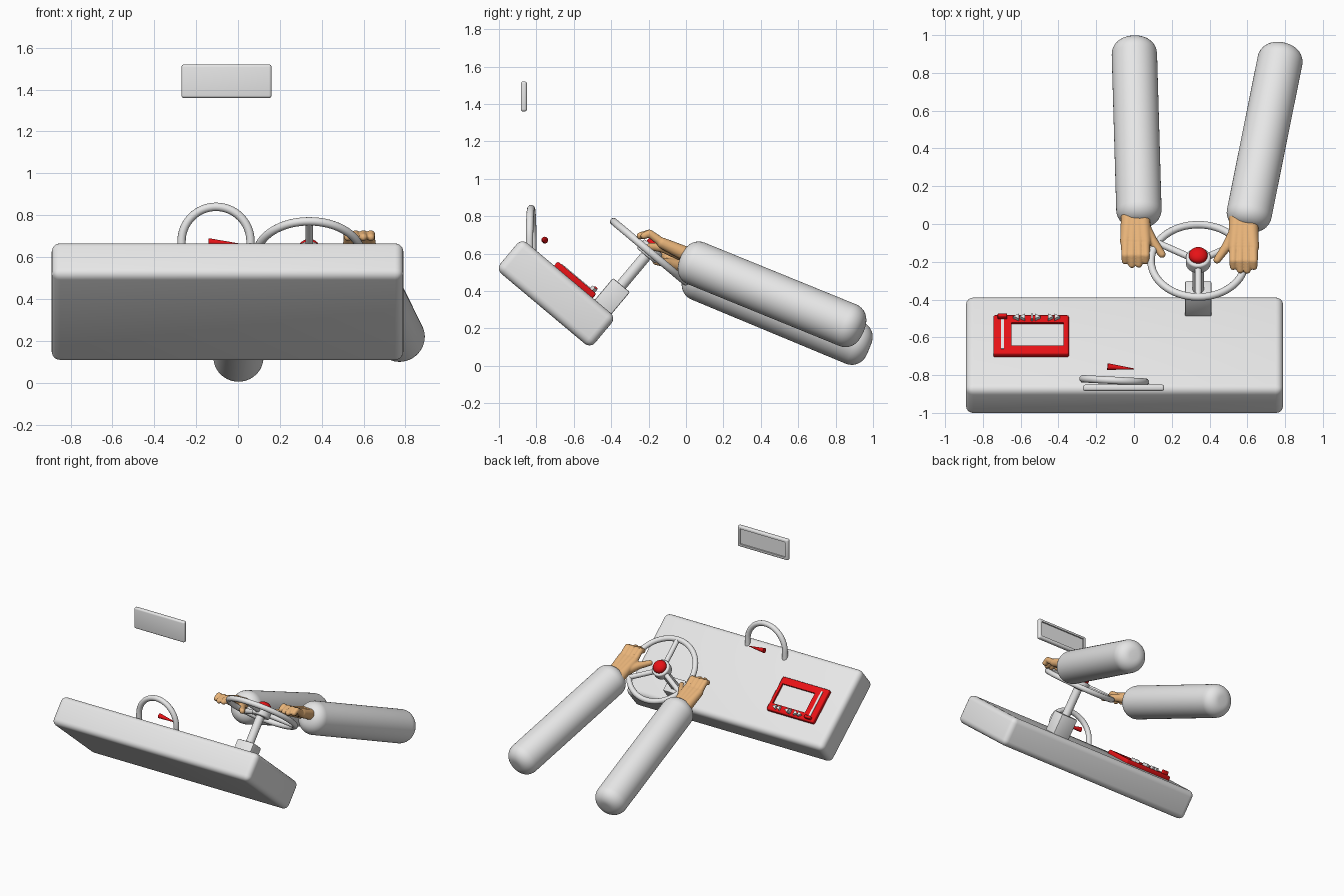
import bpy, bmesh, math
from mathutils import Matrix, Vector

if "Cube" in bpy.data.objects:
    bpy.data.objects.remove(bpy.data.objects["Cube"])


def material(name, rgb):
    m = bpy.data.materials.new(name)
    m.use_nodes = True
    m.diffuse_color = (*rgb, 1)
    m.node_tree.nodes["Principled BSDF"].inputs["Base Color"].default_value = (*rgb, 1)
    return m


GREY = material("light grey", (0.8, 0.8, 0.8))
RED = material("bright red", (0.8, 0.006, 0.008))
SKIN = material("skin", (0.8, 0.45, 0.19))


def finish(name, bm, mats, matrix=Matrix()):
    bmesh.ops.recalc_face_normals(bm, faces=bm.faces)
    mesh = bpy.data.meshes.new(name)
    bm.to_mesh(mesh)
    bm.free()
    obj = bpy.data.objects.new(name, mesh)
    bpy.context.collection.objects.link(obj)
    obj.matrix_world = matrix
    for m in mats:
        mesh.materials.append(m)
    bpy.ops.object.select_all(action="DESELECT")
    obj.select_set(True)
    bpy.context.view_layer.objects.active = obj
    bpy.ops.object.shade_smooth_by_angle(angle=math.radians(40))
    return obj


def round_edges(bm, width, segments):
    edges = [e for e in bm.edges if e.calc_face_angle(0) > 1.0]
    bmesh.ops.bevel(bm, geom=edges, offset=width, segments=segments,
                    profile=0.5, affect="EDGES", clamp_overlap=True)


def box_mesh(size, center, width=0.0, segments=3):
    bm = bmesh.new()
    bmesh.ops.create_cube(bm, size=1, matrix=Matrix.Translation(center) @ Matrix.Diagonal((*size, 1)))
    if width:
        round_edges(bm, width, segments)
    return bm


def recess(bm, direction, center, half, depth):
    """Sink a rectangle into the main face looking along direction."""
    d = Vector(direction)
    bm.normal_update()
    face = max(bm.faces, key=lambda f: f.normal.dot(d) * f.calc_area())
    mid = face.calc_center_median()
    bmesh.ops.inset_individual(bm, faces=[face], thickness=0.005)
    for v in face.verts:
        for i in range(3):
            if abs(d[i]) < 0.5:
                v.co[i] = center[i] + math.copysign(half[i], v.co[i] - mid[i])
    low = bmesh.ops.extrude_discrete_faces(bm, faces=[face])["faces"][0]
    bmesh.ops.translate(bm, verts=low.verts, vec=-d * depth)
    low.material_index = 1


def rod(bm, a, b, r1, r2, segments=32):
    a, b = Vector(a), Vector(b)
    m = Matrix.Translation((a + b) / 2) @ (b - a).to_track_quat("Z", "Y").to_matrix().to_4x4()
    bmesh.ops.create_cone(bm, cap_ends=True, segments=segments, radius1=r1, radius2=r2,
                          depth=(b - a).length, matrix=m)


def rod_part(name, a, b, r1, r2, mat, matrix=Matrix(), width=0.0, segments=32):
    bm = bmesh.new()
    rod(bm, a, b, r1, r2, segments)
    if width:
        round_edges(bm, width, 8)
    return finish(name, bm, [mat], matrix)


def tube(name, points, radius, matrix, closed=False):
    """Round tube swept along a flat path."""
    cu = bpy.data.curves.new(name, "CURVE")
    cu.dimensions = "3D"
    cu.bevel_depth, cu.bevel_resolution = radius, 5
    cu.use_fill_caps = True
    sp = cu.splines.new("POLY")
    sp.points.add(len(points) - 1)
    for p, co in zip(sp.points, points):
        p.co = (*co, 1)
    sp.use_cyclic_u = closed
    sp.use_smooth = True
    cu.materials.append(GREY)
    obj = bpy.data.objects.new(name, cu)
    bpy.context.collection.objects.link(obj)
    obj.matrix_world = matrix


TILT = Matrix.Rotation(math.radians(-40), 4, "X")
DASH = Matrix.Translation((-0.05, -0.695, 0.387)) @ TILT
WHEEL = Matrix.Translation((0.34, -0.195, 0.61)) @ TILT

# Dashboard slab
finish("dashboard", box_mesh((1.68, 0.66, 0.215), (0, 0, 0), 0.04, 5), [GREY], DASH)

# Steering column, wheel, spokes, hub and horn
finish("column_base", box_mesh((0.14, 0.118, 0.19), (0, 0, -0.328), 0.008, 2), [GREY], WHEEL)
rod_part("column_shaft", (0, 0, -0.25), (0, 0, 0), 0.03, 0.03, GREY, WHEEL)
ring = [2 * math.pi * i / 64 for i in range(64)]
tube("steering_wheel", [(0.25 * math.cos(a), 0.25 * math.sin(a), 0) for a in ring], 0.02, WHEEL, True)
for i, angle in enumerate((30, 150, 270)):
    a = math.radians(angle)
    rod_part(f"wheel_spoke_{i + 1}", (0, 0, 0),
             (0.25 * math.cos(a), 0.25 * math.sin(a), 0), 0.018, 0.018, GREY, WHEEL)
rod_part("wheel_hub", (0, 0, -0.03), (0, 0, 0.035), 0.066, 0.066, GREY, WHEEL, 0.012)
bm = bmesh.new()
bmesh.ops.create_uvsphere(bm, u_segments=32, v_segments=16, radius=0.05,
                          matrix=Matrix.Translation((0, 0, 0.045)) @ Matrix.Diagonal((1, 1, 0.7, 1)))
finish("horn_button", bm, [RED], WHEEL)

# Gauge arch and needle
arc = [math.pi * i / 32 for i in range(33)]
arch = [(0.165 * math.cos(a), 0, 0.165 * math.sin(a)) for a in arc]
arch = [(0.165, 0, -0.07)] + arch + [(-0.165, 0, -0.07)]
tube("gauge_arch", arch, 0.02,
     Matrix.Translation((-0.105, -0.828, 0.675)) @ Matrix.Rotation(math.radians(-3), 4, "Z"))
rod_part("gauge_needle", (-0.14, -0.755, 0.672), (0, -0.767, 0.664), 0.018, 0.002, RED)

# Rear view mirror with a sunken pane
bm = box_mesh((0.43, 0.033, 0.16), (0, 0, 0), 0.012, 4)
recess(bm, (0, 1, 0), (0, 0, 0), (0.192, 0, 0.058), 0.01)
finish("rear_mirror", bm, [GREY, GREY], Matrix.Translation((-0.055, -0.867, 1.44)))

# Radio panel with a sunken screen
RADIO = DASH @ Matrix.Translation((-0.495, 0.032, 0.1075))
TOP = 0.03
bm = box_mesh((0.4, 0.27, 0.04), (0, 0, 0.01), 0.01, 3)
recess(bm, (0, 0, 1), (0.035, 0, 0), (0.138, 0.08, 0), 0.015)
finish("radio_panel", bm, [RED, GREY], RADIO)
finish("radio_slider_slot", box_mesh((0.016, 0.21, 0.008), (-0.152, 0, TOP)), [GREY], RADIO)
finish("radio_slider_knob", box_mesh((0.05, 0.022, 0.03), (-0.152, 0.112, TOP + 0.012), 0.006), [RED], RADIO)
for i, (x, side) in enumerate([(-0.075, 1), (-0.042, 1), (0.03, -1), (0.1, -1), (0.133, -1)]):
    bm = bmesh.new()
    bmesh.ops.create_cone(bm, cap_ends=True, segments=3, radius1=0.02, radius2=0.02, depth=0.024,
                          matrix=Matrix.Translation((x, 0.107, TOP + 0.008))
                          @ Matrix.Rotation(side * math.pi / 2, 4, "Z"))
    finish(f"radio_button_{i + 1}", bm, [GREY], RADIO)
finish("radio_pause_bar", box_mesh((0.01, 0.034, 0.024), (0.006, 0.107, TOP + 0.008)), [GREY], RADIO)

# Sleeves: cylinders with well rounded ends
END = 0.085


def sleeve(name, near, far):
    near, far = Vector(near), Vector(far)
    along = (far - near).normalized() * END
    rod_part(name, near - along, far + along, 0.12, 0.12, GREY, width=END, segments=48)


sleeve("left_sleeve", (0.61, 0.055, 0.547), (0.773, 0.865, 0.217))
sleeve("right_sleeve", (0.026, 0.075, 0.465), (0.002, 0.9, 0.122))


# Hands: overlapping limbs fused into one smooth skin
def limb(bm, points, radii):
    for p, r in zip(points, radii):
        bmesh.ops.create_icosphere(bm, subdivisions=3, radius=r, matrix=Matrix.Translation(p))
    for i in range(len(points) - 1):
        rod(bm, points[i], points[i + 1], radii[i], radii[i + 1], 20)


def hand(name, wrist, side):
    bm = bmesh.new()
    for x, reach in ((-0.052, -0.225), (-0.017, -0.243), (0.018, -0.245), (0.052, -0.225)):
        x *= side
        knuckle = (x, -0.125, 0.085)
        limb(bm, [(x * 0.6, 0.06, 0), knuckle], [0.045, 0.03])
        limb(bm, [knuckle, (x * 1.05, -0.195, 0.138), (x * 1.05, reach, 0.125)], [0.025, 0.021, 0.019])
    limb(bm, [(-0.03 * side, -0.03, 0.035), (-0.09 * side, -0.12, 0.06), (-0.14 * side, -0.19, 0.068)],
         [0.042, 0.026, 0.02])
    obj = finish(name, bm, [SKIN], Matrix.Translation(wrist))
    fuse = obj.modifiers.new("fuse", "REMESH")
    fuse.mode, fuse.voxel_size, fuse.use_smooth_shade = "VOXEL", 0.005, True
    relax = obj.modifiers.new("relax", "SMOOTH")
    relax.factor, relax.iterations = 0.5, 5


hand("left_hand", (0.58, 0, 0.57), 1)
hand("right_hand", (0.008, 0.03, 0.49), -1)
